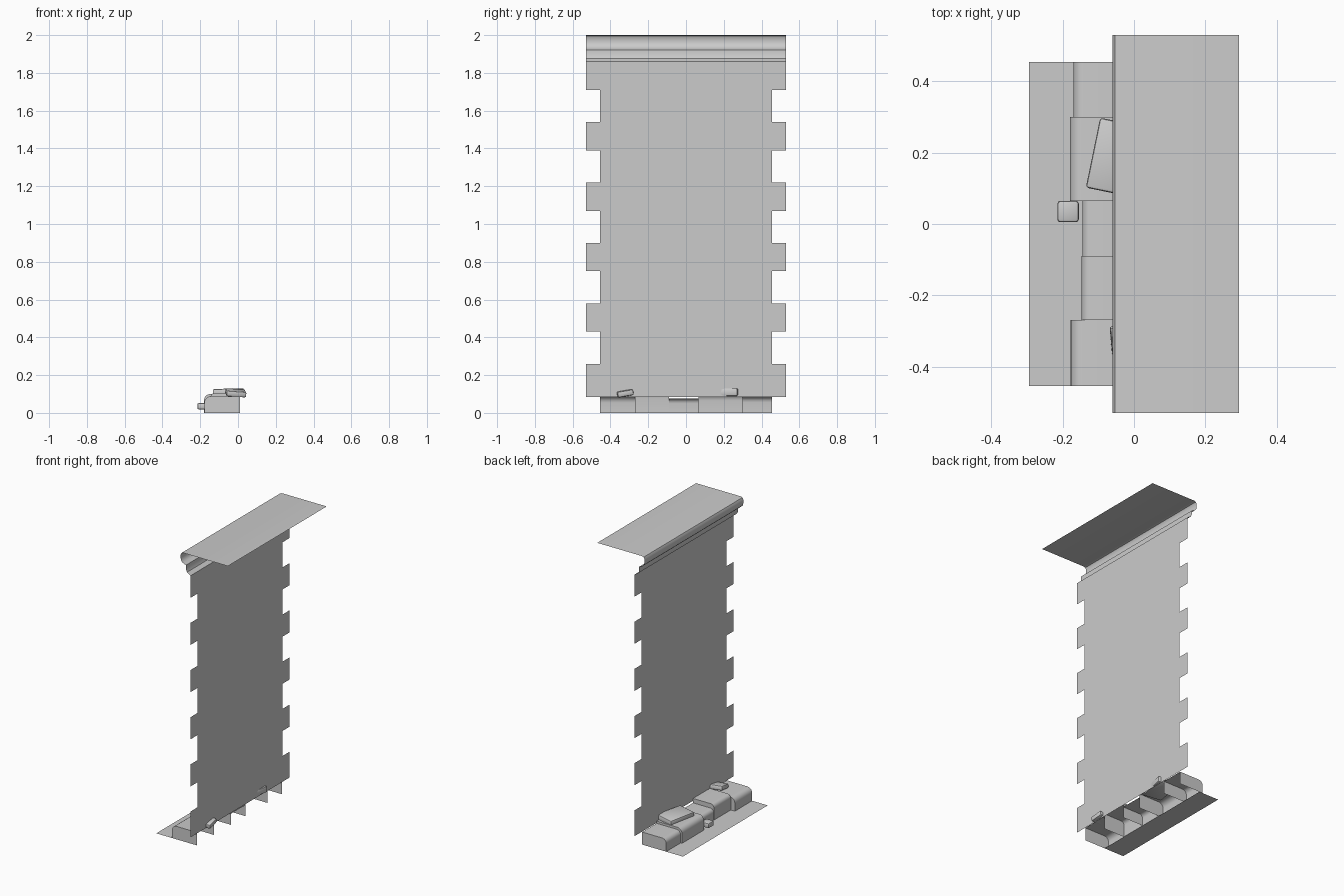
import bpy, bmesh, math
from mathutils import Matrix, Euler

if "Cube" in bpy.data.objects:
    bpy.data.objects.remove(bpy.data.objects["Cube"])

WALL_X = 0.015


def finish(name, bm, angle=None):
    mesh = bpy.data.meshes.new(name)
    bm.to_mesh(mesh)
    bm.free()
    ob = bpy.data.objects.new(name, mesh)
    bpy.context.collection.objects.link(ob)
    if angle:
        bpy.ops.object.select_all(action='DESELECT')
        ob.select_set(True)
        bpy.context.view_layer.objects.active = ob
        bpy.ops.object.shade_smooth_by_angle(angle=math.radians(angle))
    return ob


def extrude_profile(name, profile, y0, y1, caps=False, angle=35):
    """Open sheet from an (x, z) profile swept along y, optionally with end caps."""
    bm = bmesh.new()
    a = [bm.verts.new((x, y0, z)) for x, z in profile]
    b = [bm.verts.new((x, y1, z)) for x, z in profile]
    for i in range(len(profile) - 1):
        bm.faces.new((a[i], b[i], b[i + 1], a[i + 1]))
    if caps:
        for ring, x_y in ((a, y0), (b, y1)):
            corner = bm.verts.new((profile[0][0], x_y, 0))
            face = bm.faces.new(ring + [corner])
            if ring is b:
                face.normal_flip()
    return finish(name, bm, angle)


def stone_block(name, y0, y1, front, height, radius):
    """Rounded stone, open at the bottom and against the wall."""
    profile = [(0.01, height)]
    for i in range(6):
        t = math.radians(18 * i)
        profile.append((front + radius - radius * math.sin(t),
                        height - radius + radius * math.cos(t)))
    profile.append((front, 0))
    extrude_profile(name, profile, y0, y1, True)


def loose_stone(name, centre, size, rotation, bevel):
    bm = bmesh.new()
    bmesh.ops.create_cube(bm, size=1)
    bmesh.ops.scale(bm, vec=size, verts=bm.verts)
    bmesh.ops.bevel(bm, geom=bm.edges[:], offset=bevel, segments=2,
                    affect='EDGES', profile=0.5)
    rot = Euler([math.radians(r) for r in rotation]).to_matrix().to_4x4()
    bmesh.ops.transform(bm, matrix=Matrix.Translation(centre) @ rot, verts=bm.verts)
    finish(name, bm, 40)


# Wall sheet with interlocking toothed sides
side = []
for i in range(6):
    low = 0.085 if i == 0 else 0.11 + 0.32 * i
    side += [(0.53, low), (0.53, 0.26 + 0.32 * i)]
    if i < 5:
        side += [(0.455, 0.26 + 0.32 * i), (0.455, 0.43 + 0.32 * i)]
outline = side + [(-y, z) for y, z in reversed(side)]
bm = bmesh.new()
face = bm.faces.new([bm.verts.new((WALL_X, y, z)) for y, z in outline])
face.normal_update()
if face.normal.x > 0:
    face.normal_flip()
finish("wall", bm)

# Moulded cornice with flat ledge on top
extrude_profile("cornice", [
    (0.295, 2.0), (-0.04, 2.0), (-0.053, 1.996), (-0.06, 1.983), (-0.06, 1.96),
    (-0.055, 1.943), (-0.043, 1.931), (-0.02, 1.922),
    (-0.02, 1.895), (-0.012, 1.876), (WALL_X, 1.86)], -0.53, 0.53)

# Ground strip in front of the stones
extrude_profile("ground_strip", [(-0.145, 0), (-0.295, 0)], -0.455, 0.455)

# Row of foundation stones: y range, front x, height, edge radius
for i, spec in enumerate([
        (0.30, 0.455, -0.17, 0.085, 0.03),
        (0.065, 0.30, -0.18, 0.10, 0.035),
        (-0.09, 0.065, -0.145, 0.075, 0.025),
        (-0.27, -0.09, -0.147, 0.105, 0.025),
        (-0.455, -0.27, -0.178, 0.088, 0.035)]):
    stone_block("foundation_stone_%d" % (i + 1), *spec)

# Loose stones lying on and beside the row
loose_stone("large_slab", (-0.051, 0.187, 0.108), (0.13, 0.2, 0.04), (0, -2, -11.6), 0.008)
loose_stone("small_slab", (-0.012, -0.325, 0.106), (0.105, 0.085, 0.03), (10, 4, 6), 0.007)
loose_stone("pebble", (-0.185, 0.035, 0.035), (0.06, 0.06, 0.034), (0, 0, 0), 0.008)
